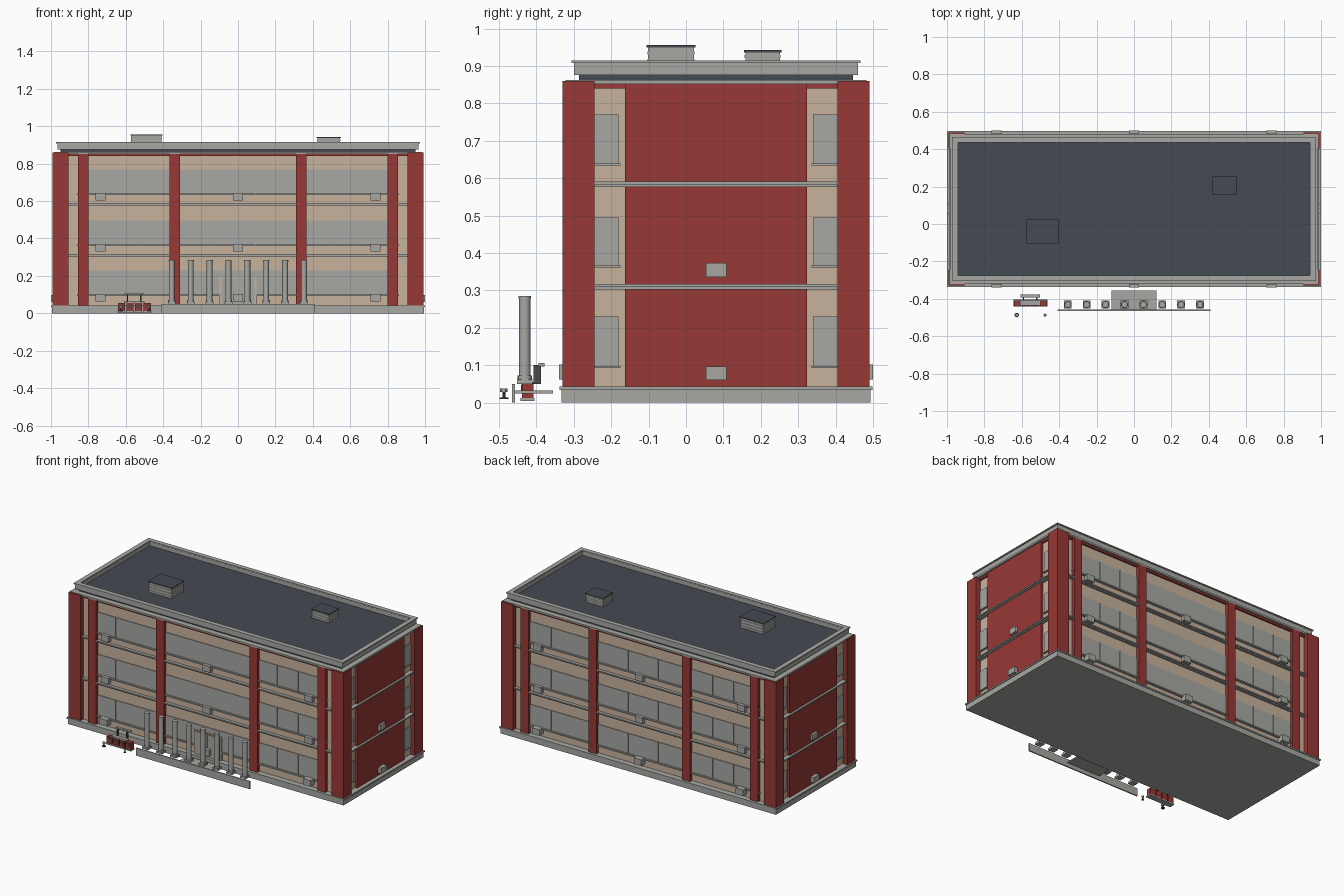
import bpy, math

cube = bpy.data.objects.get("Cube")
if cube:
    bpy.data.objects.remove(cube, do_unlink=True)


def material(name, rgb):
    m = bpy.data.materials.new(name)
    m.use_nodes = True
    m.diffuse_color = (*rgb, 1)
    m.node_tree.nodes["Principled BSDF"].inputs["Base Color"].default_value = (*rgb, 1)
    return m


RED = material("brick red", (0.31, 0.04, 0.035))
GRAY = material("stone gray", (0.39, 0.39, 0.37))
TAN = material("tan plaster", (0.58, 0.45, 0.34))
SLATE = material("roof slate", (0.06, 0.067, 0.085))
DARK = material("dark metal", (0.07, 0.07, 0.065))

CY = 0.08  # depth centre of the building


def box(name, x, y, z, mat):
    """Box from (low, high) ranges."""
    bpy.ops.mesh.primitive_cube_add(size=1, location=[sum(r) / 2 for r in (x, y, z)])
    ob = bpy.context.object
    ob.name = name
    ob.scale = [abs(r[1] - r[0]) for r in (x, y, z)]
    bpy.ops.object.transform_apply(location=False, rotation=False, scale=True)
    ob.data.materials.append(mat)
    return ob


def slab(name, hx, hy, z, mat):
    """Box centred on the building."""
    return box(name, (-hx, hx), (CY - hy, CY + hy), z, mat)


def facade(name, side, x, depth, z, mat):
    """Box on the front (-1) or back (1) wall, depth measured from the centre."""
    return box(name, x, sorted(CY + side * d for d in depth), z, mat)


def end(name, side, y, depth, z, mat):
    """Box on the left (1) or right (-1) end wall."""
    return box(name, sorted(side * d for d in depth), y, z, mat)


def cylinder(name, x, y, z, r, mat, sides=16):
    bpy.ops.mesh.primitive_cylinder_add(vertices=sides, radius=r, depth=z[1] - z[0],
                                        location=(x, y, sum(z) / 2))
    ob = bpy.context.object
    ob.name = name
    ob.data.materials.append(mat)
    bpy.ops.object.shade_smooth_by_angle(angle=math.radians(40))
    return ob


# Main block, plinth and roof
slab("plinth", 0.995, 0.413, (0, 0.034), GRAY)
slab("plinth_lip", 1.0, 0.418, (0.034, 0.043), GRAY)
slab("walls", 0.96, 0.38, (0.04, 0.855), TAN)
slab("top_beam", 0.97, 0.39, (0.84, 0.852), RED)
slab("eaves_slab", 0.985, 0.402, (0.852, 0.863), GRAY)
slab("roof_neck", 0.948, 0.366, (0.86, 0.88), SLATE)


def parapet(name, hx, hy, t, z):
    for s in (-1, 1):
        box(name + "_long", (-hx, hx), sorted((CY + s * hy, CY + s * (hy - t))), z, GRAY)
        box(name + "_short", sorted((s * hx, s * (hx - t))),
            (CY - hy + t, CY + hy - t), z, GRAY)


slab("roof_deck", 0.945, 0.366, (0.876, 0.884), SLATE)
parapet("parapet", 0.965, 0.38, 0.025, (0.876, 0.91))
parapet("parapet_cap", 0.972, 0.386, 0.03, (0.908, 0.915))

# Roof vents with slats and caps
for x, y, top in (((-0.575, -0.405), (-0.105, 0.025), 0.95),
                  ((0.42, 0.55), (0.155, 0.255), 0.936)):
    def grow(r, d):
        return (r[0] - d, r[1] + d)
    box("roof_vent", grow(x, -0.004), grow(y, -0.004), (0.88, top), GRAY)
    for i in range(3):
        z = 0.89 + i * (top - 0.89) / 3
        box("vent_slat", grow(x, -0.002), grow(y, -0.002), (z, z + 0.008), GRAY)
    box("vent_cap", x, y, (top, top + 0.006), SLATE)

# Corner piers
for sx in (-1, 1):
    for sy in (-1, 1):
        facade("corner_pier", sy, sorted((sx * 0.905, sx * 0.992)), (0.325, 0.41),
               (0.043, 0.86), RED)

FLOORS = ((0.097, 0.23), (0.365, 0.495), (0.638, 0.77))
BELTS = (0.302, 0.576)
BAYS = ((-0.8, -0.365), (-0.31, 0.31), (0.365, 0.8))

# Long walls
for s in (-1, 1):
    for x in (-0.828, -0.338, 0.338, 0.828):
        facade("pilaster", s, (x - 0.028, x + 0.028), (0.37, 0.402), (0.043, 0.852), RED)
    for i, (low, high) in enumerate(FLOORS):
        for a, b in BAYS:
            facade("window_band", s, (a, b), (0.378, 0.384), (low, high), GRAY)
            for f in (0.3, 0.65):
                m = a + (b - a) * f
                facade("mullion", s, (m - 0.002, m + 0.002), (0.38, 0.387),
                       (low, high), GRAY)
        facade("window_sill", s, (-0.86, 0.86), (0.37, 0.395), (low - 0.005, low + 0.003), GRAY)
        out = 0.42 if i == 0 else 0.405
        for x in (-0.735, 0, 0.735):
            facade("wall_unit", s, (x - 0.027, x + 0.027), (0.37, out),
                   (low - 0.035, low + 0.005), GRAY)
    for z in BELTS:
        facade("belt_lower", s, (-0.905, 0.905), (0.37, 0.392), (z, z + 0.007), GRAY)
        facade("belt_upper", s, (-0.905, 0.905), (0.37, 0.4), (z + 0.007, z + 0.015), GRAY)

# End walls
for s in (-1, 1):
    end("end_panel", s, (-0.163, 0.323), (0.9, 0.975), (0.043, 0.852), RED)
    for low, high in FLOORS:
        for y in ((-0.245, -0.18), (0.34, 0.405)):
            end("end_window", s, y, (0.955, 0.965), (low, high), GRAY)
            end("end_sill", s, (y[0] - 0.005, y[1] + 0.005), (0.95, 0.972),
                (low - 0.004, low + 0.001), GRAY)
    for z in BELTS:
        end("end_belt_lower", s, (-0.245, 0.405), (0.95, 0.98), (z, z + 0.007), GRAY)
        end("end_belt_upper", s, (-0.245, 0.405), (0.95, 0.988), (z + 0.007, z + 0.015), GRAY)
    for z, out in ((0.06, 0.999), (0.336, 0.99)):
        end("end_unit", s, (0.053, 0.108), (0.95, out), (z, z + 0.037), GRAY)

# Entrance doors
box("door_frame", (-0.098, 0.098), (-0.312, -0.3), (0.043, 0.195), TAN)
for a, b in ((-0.088, -0.002), (0.002, 0.088)):
    box("door", (a, b), (-0.318, -0.305), (0.043, 0.19), GRAY)

# Portico: kerb, step and free-standing columns
box("portico_kerb", (-0.41, 0.41), (-0.465, -0.457), (0, 0.05), GRAY)
box("entrance_step", (-0.12, 0.12), (-0.46, -0.355), (0.025, 0.033), GRAY)
for i in range(8):
    x = -0.354 + i * 0.101
    box("column_plinth", (x - 0.021, x + 0.021), (-0.452, -0.41), (0.05, 0.062), GRAY)
    cylinder("column_base", x, -0.431, (0.062, 0.072), 0.019, GRAY)
    cylinder("column", x, -0.431, (0.072, 0.28), 0.0155, GRAY)
    cylinder("column_top", x, -0.431, (0.278, 0.285), 0.017, GRAY)

# Row of red street boxes with their rail and small posts
for i in range(4):
    x = -0.642 + i * 0.046
    box("street_box", (x, x + 0.038), (-0.438, -0.408), (0.01, 0.055), RED)
    box("street_box_panel", (x + 0.008, x + 0.03), (-0.441, -0.437), (0.03, 0.048), DARK)
box("street_box_base", (-0.645, -0.463), (-0.442, -0.405), (0.004, 0.012), GRAY)
box("street_box_top", (-0.61, -0.5), (-0.436, -0.41), (0.055, 0.064), GRAY)
box("sign_bar", (-0.608, -0.502), (-0.394, -0.378), (0.097, 0.106), GRAY)
for x in (-0.59, -0.52):
    box("sign_post", (x - 0.003, x + 0.003), (-0.408, -0.388), (0.05, 0.1), DARK)
for x, r in ((-0.627, 0.012), (-0.475, 0.008)):
    cylinder("post_foot", x, -0.487, (0.01, 0.014), r, DARK, 10)
    cylinder("small_post", x, -0.487, (0.01, 0.034), 0.004, DARK, 8)
    cylinder("post_head", x, -0.487, (0.028, 0.038), r * 0.8, GRAY, 10)
